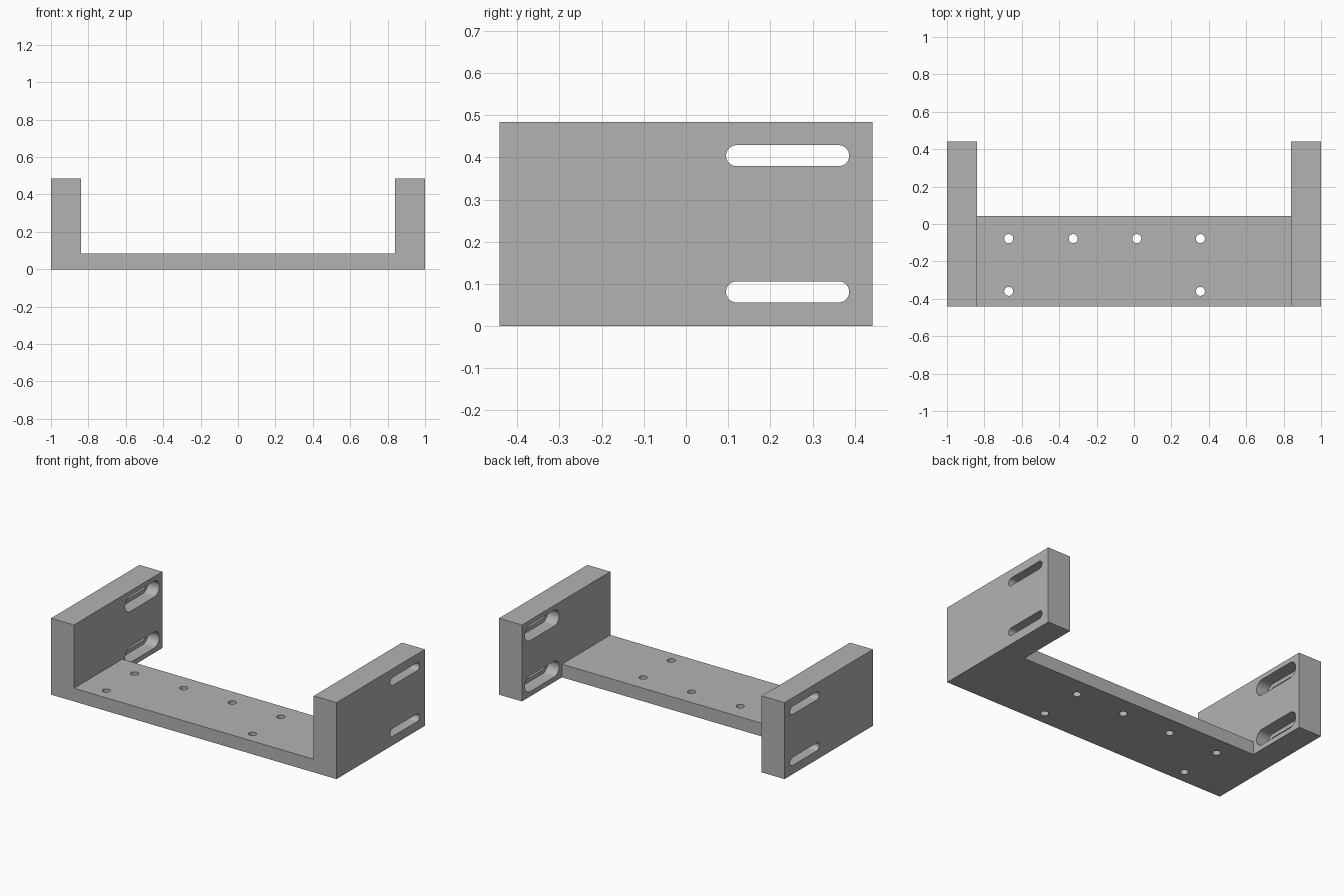
import bpy
import bmesh
from math import cos, sin, pi
from mathutils import Matrix, Vector

cube = bpy.data.objects.get("Cube")
if cube:
    bpy.data.objects.remove(cube, do_unlink=True)

HALF_DEPTH, HEIGHT = 0.442, 0.484
INNER_X, DECK_TOP, DECK_BACK = 0.84, 0.083, 0.042

gray = bpy.data.materials.new("machined gray")
gray.use_nodes = True
gray.diffuse_color = (0.45, 0.45, 0.45, 1)
gray.node_tree.nodes["Principled BSDF"].inputs["Base Color"].default_value = gray.diffuse_color


def make_object(name, bm):
    bmesh.ops.recalc_face_normals(bm, faces=bm.faces)
    mesh = bpy.data.meshes.new(name)
    bm.to_mesh(mesh)
    bm.free()
    mesh.materials.append(gray)
    obj = bpy.data.objects.new(name, mesh)
    bpy.context.collection.objects.link(obj)
    return obj


def box(name, low, high):
    low, high = Vector(low), Vector(high)
    bm = bmesh.new()
    bmesh.ops.create_cube(bm, size=1, matrix=Matrix.Translation((low + high) / 2)
                          @ Matrix.Diagonal((*(high - low), 1)))
    return make_object(name, bm)


def hole(name, x, y, radius):
    bm = bmesh.new()
    bmesh.ops.create_cone(bm, cap_ends=True, segments=32, radius1=radius, radius2=radius,
                          depth=1, matrix=Matrix.Translation((x, y, 0)))
    return make_object(name, bm)


def slot(name, x_from, x_to, z, radius, y_from=0.12, y_to=0.362, steps=16):
    """Round-ended prism lying along y, running through x."""
    bm = bmesh.new()
    outline = []
    for centre, start in ((y_to, -pi / 2), (y_from, pi / 2)):
        for i in range(steps + 1):
            a = start + pi * i / steps
            outline.append(bm.verts.new((x_from, centre + radius * cos(a), z + radius * sin(a))))
    face = bm.faces.new(outline)
    extruded = bmesh.ops.extrude_face_region(bm, geom=[face])["geom"]
    moved = [v for v in extruded if isinstance(v, bmesh.types.BMVert)]
    bmesh.ops.translate(bm, verts=moved, vec=(x_to - x_from, 0, 0))
    return make_object(name, bm)


# Solid block, later hollowed into a deck between two side plates
bracket = box("mounting_bracket", (-1, -HALF_DEPTH, 0), (1, HALF_DEPTH, HEIGHT))
cutters = [
    box("channel_cutter", (-INNER_X, -1, DECK_TOP), (INNER_X, 1, 1)),
    box("back_notch_cutter", (-INNER_X, DECK_BACK, -1), (INNER_X, 1, 0.9)),
]

# Through slots in the side plates with wider recesses on the inner faces
for z in (0.081, 0.404):
    cutters.append(slot("slot_cutter", -1.2, 1.2, z, 0.025))
    for side in (-1, 1):
        cutters.append(slot("recess_cutter", side * 0.7, side * 0.92, z, 0.05))

# Screw holes through the deck
back_row, front_row = -0.078, -0.36
for x, y in [(x, back_row) for x in (-0.67, -0.325, 0.015, 0.355)] + \
            [(x, front_row) for x in (-0.67, 0.355)]:
    cutters.append(hole("screw_hole_cutter", x, y, 0.024))

# The slot tool must not clip the deck, so each cut is limited to the side plates by its y range
for cutter in cutters:
    cutter.hide_render = True
    mod = bracket.modifiers.new(cutter.name, "BOOLEAN")
    mod.operation = "DIFFERENCE"
    mod.solver = "EXACT"
    mod.object = cutter

# Apply the cuts and remove the tools
bpy.ops.object.select_all(action="DESELECT")
bracket.select_set(True)
bpy.context.view_layer.objects.active = bracket
for mod in list(bracket.modifiers):
    bpy.ops.object.modifier_apply(modifier=mod.name)
for cutter in cutters:
    bpy.data.objects.remove(cutter, do_unlink=True)
bpy.ops.object.shade_smooth_by_angle()
